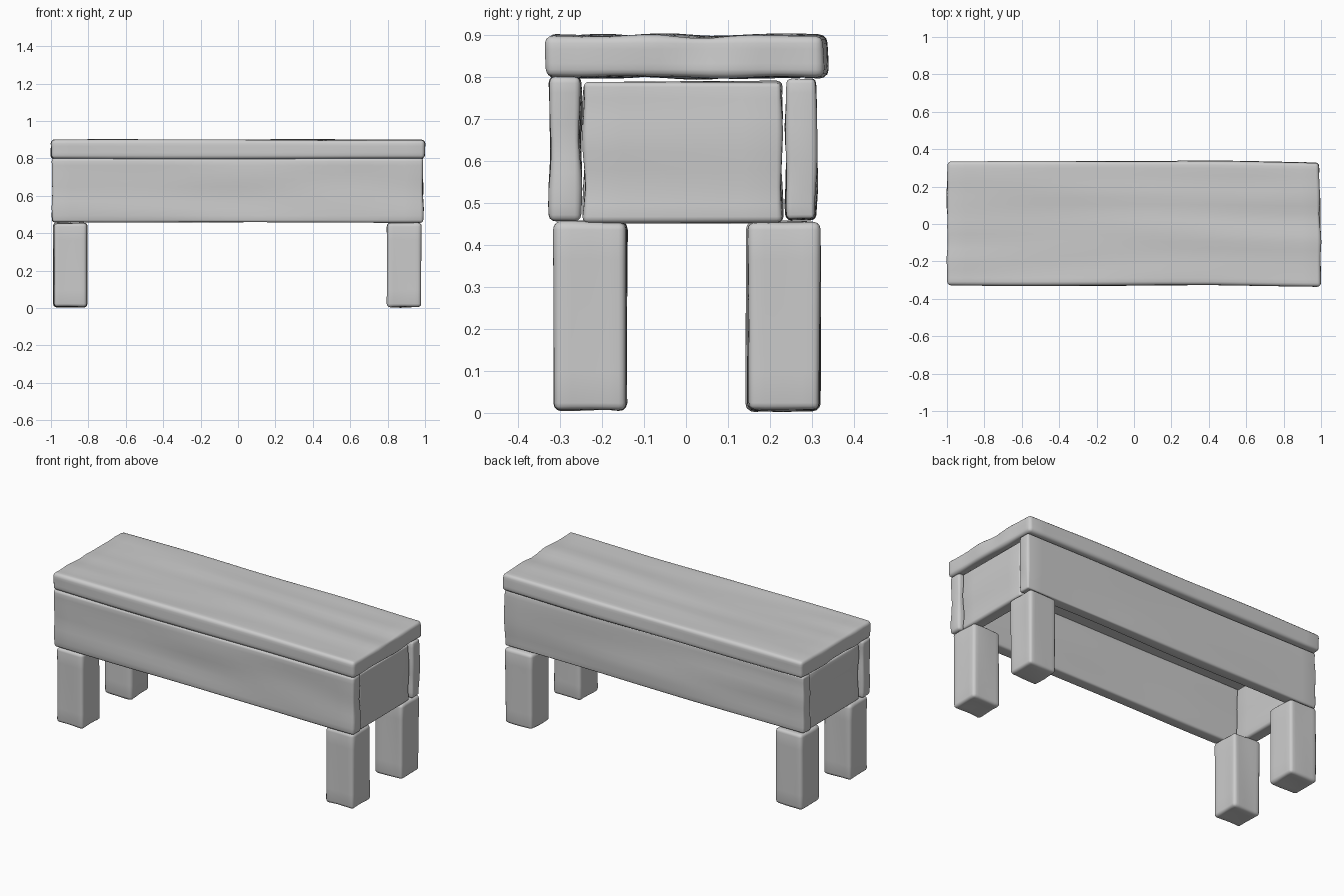
import bpy, bmesh
from mathutils import Vector, noise

if "Cube" in bpy.data.objects:
    bpy.data.objects.remove(bpy.data.objects["Cube"])


def timber(name, lo, hi, grain, bevel=0.015, wobble=0.006, seed=0, tweak=None):
    """Rounded hand-hewn block between two corners, grain = long axis index."""
    lo, hi = Vector(lo), Vector(hi)
    size, mid = hi - lo, (lo + hi) / 2
    bm = bmesh.new()
    bmesh.ops.create_cube(bm, size=1)
    for v in bm.verts:
        v.co = Vector([v.co[i] * size[i] for i in range(3)])
    bmesh.ops.bevel(bm, geom=bm.edges[:], offset=bevel, segments=3,
                    profile=0.5, affect='EDGES')
    # slice into a grid so the surface can be worn unevenly
    for axis in range(3):
        step = 0.1 if axis == grain else 0.04
        n = max(2, round(size[axis] / step))
        normal = Vector([float(i == axis) for i in range(3)])
        for k in range(1, n):
            at = normal * ((k / n - 0.5) * size[axis])
            bmesh.ops.bisect_plane(bm, geom=bm.verts[:] + bm.edges[:] + bm.faces[:],
                                   plane_co=at, plane_no=normal)
    bm.normal_update()
    moves = []
    for v in bm.verts:
        p = Vector([v.co[i] * (1.2 if i == grain else 8.0) for i in range(3)])
        d = noise.noise(p + Vector((seed * 7.3, seed * 3.1, seed * 5.7)))
        moves.append(v.normal * (d - 0.25) * wobble)
    for v, m in zip(bm.verts, moves):
        v.co += m + mid
        if tweak:
            tweak(v.co)
    bmesh.ops.recalc_face_normals(bm, faces=bm.faces[:])
    me = bpy.data.meshes.new(name)
    bm.to_mesh(me)
    bm.free()
    for f in me.polygons:
        f.use_smooth = True
    ob = bpy.data.objects.new(name, me)
    bpy.context.collection.objects.link(ob)
    return ob


def skew_end(co):
    # right end of the seat sits slightly lower in y at the front, higher at the left
    t = max(0.0, (co.x - 0.4) / 0.6)
    co.y -= 0.008 * t
    co.x -= 0.01 * max(0.0, co.x) * max(0.0, co.y) / 0.33


# Seat plank
timber("seat", (-1, -0.328, 0.797), (1, 0.337, 0.90), 0, 0.02, 0.008, 1, skew_end)

# Long apron boards
timber("front_apron", (-0.995, -0.325, 0.456), (0.99, -0.25, 0.80), 0, 0.015, 0.009, 2)
timber("back_apron", (-0.995, 0.236, 0.456), (0.99, 0.312, 0.80), 0, 0.015, 0.009, 3)

# End panels between the aprons
for side, label in ((-1, "left"), (1, "right")):
    x0, x1 = sorted((side * 0.90, side * 0.975))
    timber(label + "_end_panel", (x0, -0.246, 0.453), (x1, 0.23, 0.79),
           1, 0.014, 0.009, 5 + side)

# Four chunky legs
seed = 10
for x0, x1, xl in ((-0.988, -0.805, "left"), (0.795, 0.982, "right")):
    for y0, y1, yl in ((-0.317, -0.14, "front"), (0.143, 0.321, "back")):
        seed += 1
        timber(f"{yl}_{xl}_leg", (x0, y0, 0.003), (x1, y1, 0.456),
               2, 0.02, 0.008, seed)
